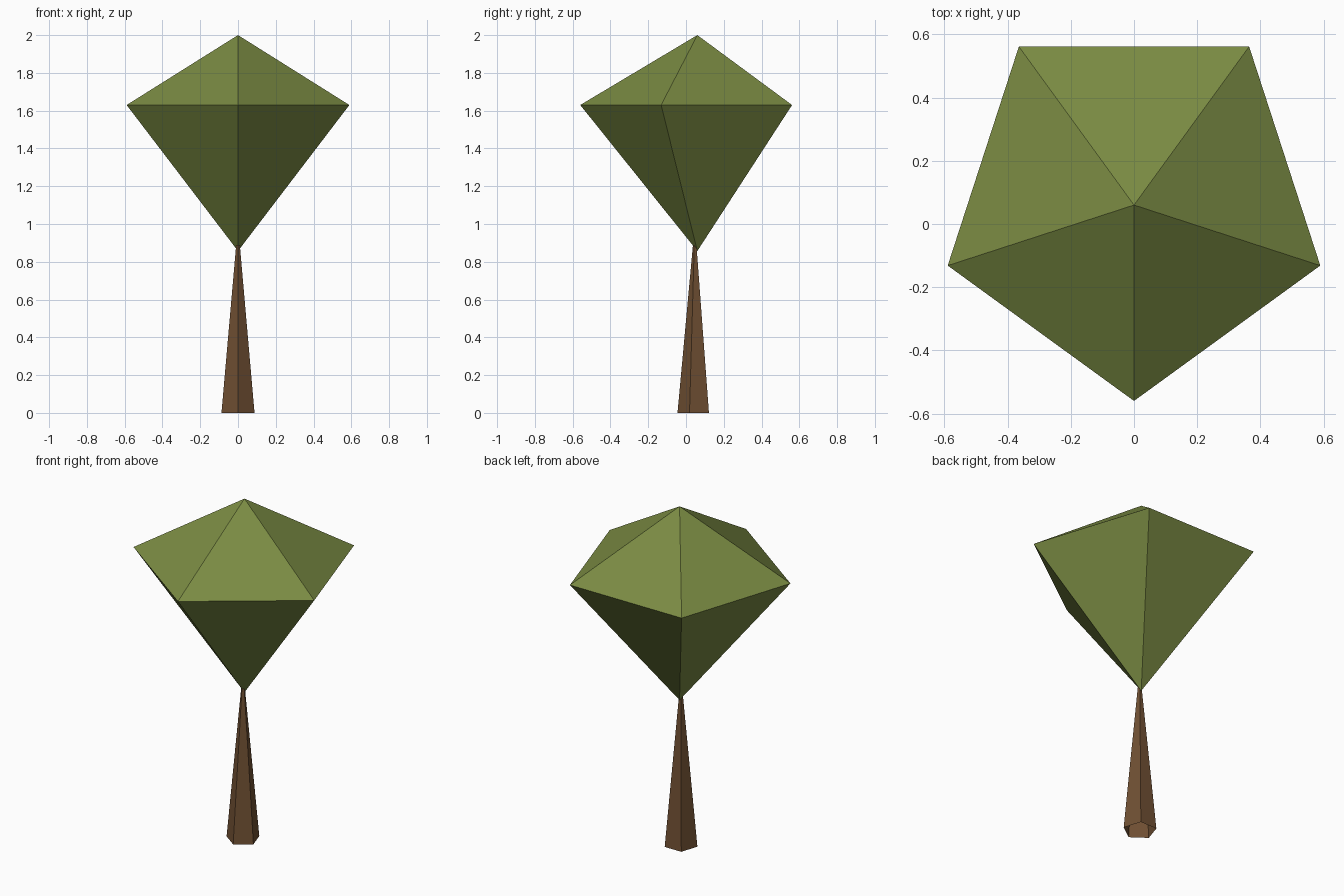
import bpy
import bmesh
from math import sin, cos, pi

cube = bpy.data.objects.get("Cube")
if cube:
    bpy.data.objects.remove(cube, do_unlink=True)


def make_material(name, color):
    mat = bpy.data.materials.new(name)
    mat.use_nodes = True
    mat.diffuse_color = color
    mat.node_tree.nodes["Principled BSDF"].inputs["Base Color"].default_value = color
    return mat


def pentagon_cones(name, mat, radius, y, ring_z, tips):
    """Five-sided ring, one corner to the front, joined to each tip height."""
    bm = bmesh.new()
    ring = []
    for i in range(5):
        a = -pi / 2 + i * 2 * pi / 5
        ring.append(bm.verts.new((radius * cos(a), y + radius * sin(a), ring_z)))
    for tip_z in tips:
        tip = bm.verts.new((0, y, tip_z))
        for i in range(5):
            pair = [ring[i], ring[(i + 1) % 5]]
            if tip_z < ring_z:
                pair.reverse()
            bm.faces.new(pair + [tip])
    mesh = bpy.data.meshes.new(name)
    bm.to_mesh(mesh)
    bm.free()
    mesh.materials.append(mat)
    obj = bpy.data.objects.new(name, mesh)
    bpy.context.collection.objects.link(obj)
    return obj


leaf_green = make_material("leaf green", (0.195, 0.258, 0.056, 1))
bark_brown = make_material("bark brown", (0.162, 0.08, 0.033, 1))

# Crown: shallow upper and deep lower pyramids on a shared pentagon
pentagon_cones("crown", leaf_green, 0.62, 0.06, 1.63, (2.0, 0.857))

# Trunk: tapering, open at the base, its tip hidden in the crown
pentagon_cones("trunk", bark_brown, 0.092, 0.047, 0.0, (1.0,))
